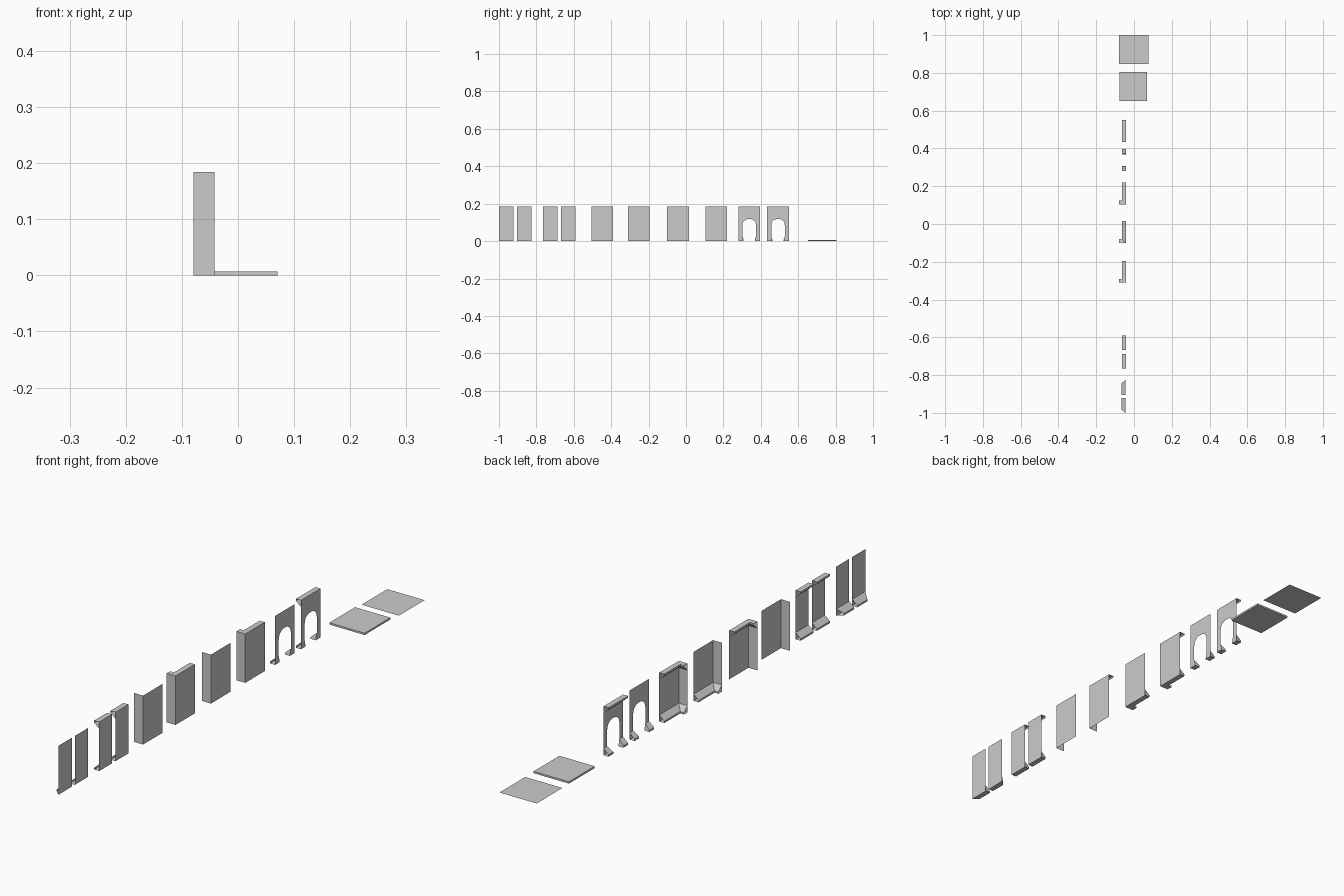
import bpy, bmesh, math

if "Cube" in bpy.data.objects:
    bpy.data.objects.remove(bpy.data.objects["Cube"])

H = 0.184            # wall height
XW = -0.042          # wall plane
XL = -0.079          # end of the short return wall
D = 0.021            # trim depth
LIP, RISE = 0.007, 0.025


def finish(name, bm):
    bmesh.ops.remove_doubles(bm, verts=bm.verts, dist=1e-6)
    me = bpy.data.meshes.new(name)
    bm.to_mesh(me)
    bm.free()
    ob = bpy.data.objects.new(name, me)
    bpy.context.collection.objects.link(ob)
    return ob


def face(bm, pts):
    return bm.faces.new([bm.verts.new(p) for p in pts])


def rows_to_faces(bm, rows):
    for a, b in zip(rows, rows[1:]):
        for i in range(len(a) - 1):
            face(bm, (a[i], b[i], b[i + 1], a[i + 1]))


def lift(path, z):
    return [(x, y, z) for x, y in path]


def sheet(bm, path):
    # vertical wall sheet, facing into the room
    rows_to_faces(bm, [lift(path, 0), lift(path, H)])


def trim(bm, wall, lip, top=False):
    # chamfered skirting, or cornice when top is set
    rows = [lift(wall, 0), lift(lip, 0), lift(lip, LIP), lift(wall, RISE)]
    if top:
        rows = [[(x, y, H - z) for x, y, z in r] for r in reversed(rows)]
    rows_to_faces(bm, rows)


def straight_wall(name, y0, y1, x=XW, top=False, miter0=0, miter1=0):
    bm = bmesh.new()
    wall = [(x, y0), (x, y1)]
    lip = [(x - D, y0 + miter0), (x - D, y1 - miter1)]
    sheet(bm, wall)
    trim(bm, wall, lip)
    if top:
        trim(bm, wall, [(x - D, y0), (x - D, y1)], True)
    return finish(name, bm)


def corner_wall(name, y0, y1, bottom=False, top=False):
    bm = bmesh.new()
    wall = [(XL, y0), (XW, y0), (XW, y1)]
    lip = [(XL, y0 + D), (XW - D, y0 + D), (XW - D, y1)]
    sheet(bm, wall)
    if bottom:
        trim(bm, wall, lip)
    if top:
        trim(bm, wall, lip, True)
    return finish(name, bm)


def arch_wall(name, y0, y1, top=False):
    bm = bmesh.new()
    c, hw, r, crown, e = (y0 + y1) / 2, 0.036, 0.031, 0.118, 0.006
    # wall outline with rounded opening
    right = [(hw - r + r * math.cos(a), crown - r + r * math.sin(a))
             for a in [math.pi / 2 * i / 5 for i in range(6)]]
    arch = [(hw, 0)] + right
    arch += [(-y, z) for y, z in reversed(arch)]
    out = [(c + y, z) for y, z in arch]
    out += [(y0, 0), (y0, H), (y1, H), (y1, 0)]
    face(bm, [(XW, y, z) for y, z in out])
    # flared feet
    for s in (-1, 1):
        a, b = c + s * (y1 - y0) / 2, c + s * hw
        f = b - s * e
        outer = [(XW, a, 0), (XW - D, a, 0), (XW - D, a, LIP), (XW, a, RISE)]
        inner = [(XW, f, 0), (XW - D, f, 0), (XW - D, f, LIP), (XW, b, RISE)]
        for i in range(3):
            q = (outer[i], outer[i + 1], inner[i + 1], inner[i])
            face(bm, q if s > 0 else q[::-1])
        face(bm, inner if s > 0 else inner[::-1])
        t = ((XW, b, 0), (XW, f, 0), (XW, b, RISE))
        face(bm, t if s > 0 else t[::-1])
    if top:
        trim(bm, [(XW, y0), (XW, y1)], [(XW - D, y0), (XW - D, y1)], True)
    return finish(name, bm)


# narrow walls: skirting only, mitred at the outer ends
straight_wall("narrow_wall_left", -1.0, -0.922, x=-0.046, miter0=0.018)
straight_wall("narrow_wall_right", -0.904, -0.826, x=-0.046, miter1=0.018)
# narrow walls with cornice
straight_wall("narrow_cornice_wall_left", -0.765, -0.688, top=True)
straight_wall("narrow_cornice_wall_right", -0.668, -0.591, top=True)

# corner walls
corner_wall("corner_wall_plain", -0.504, -0.39)
corner_wall("corner_wall_cornice", -0.311, -0.196, top=True)
corner_wall("corner_wall_skirting", -0.101, 0.015, bottom=True)
corner_wall("corner_wall_full_trim", 0.103, 0.219, bottom=True, top=True)

# doorway walls
arch_wall("arch_wall_plain", 0.28, 0.396)
arch_wall("arch_wall_cornice", 0.434, 0.55, top=True)

# floor slab
bm = bmesh.new()
bmesh.ops.create_cube(bm, size=1)
for v in bm.verts:
    v.co = (-0.0035 + v.co.x * 0.147, 0.729 + v.co.y * 0.153, 0.0035 + v.co.z * 0.007)
finish("floor_slab", bm)

# flat floor tile
bm = bmesh.new()
face(bm, [(-0.079, 0.847, 0), (0.076, 0.847, 0), (0.076, 1.0, 0), (-0.079, 1.0, 0)])
finish("floor_tile", bm)
